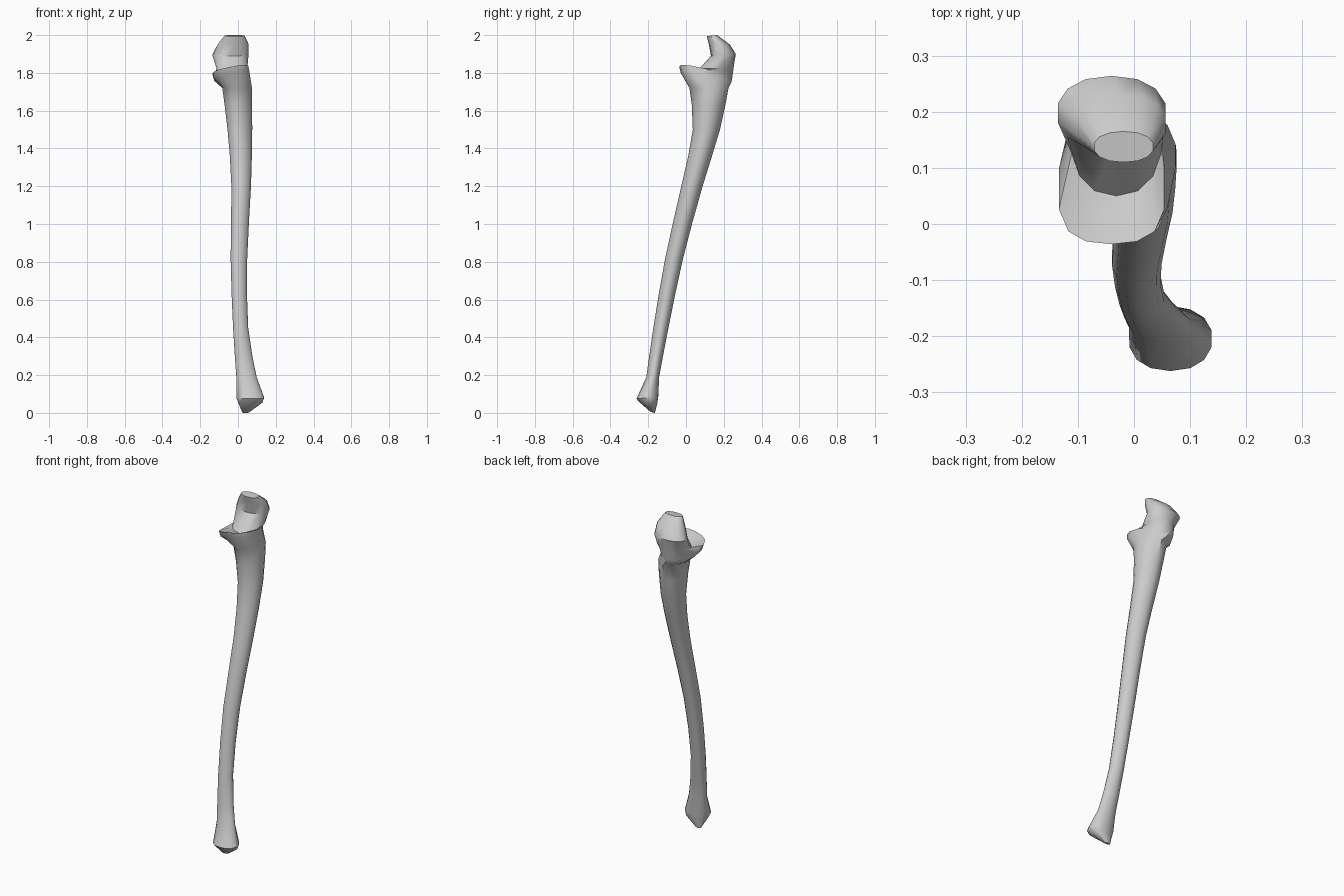
import bpy, bmesh, math

if "Cube" in bpy.data.objects:
    bpy.data.objects.remove(bpy.data.objects["Cube"])

SIDES = 14

# Sections: x left, x right, y front, y back, z at front, z at back
WRIST = [
    (.022, .058, -.187, -.165, .005, 0),
    (0, .13, -.25, -.152, .06, .05),
    (-.01, .14, -.262, -.147, .075, .085),
]
# Level sections, smoothly interpolated: x left, x right, y front, y back, z
SHAFT = [
    (-.01, .1, -.21, -.142, .19),
    (-.027, .055, -.173, -.093, .45),
    (-.04, .05, -.11, -.015, .82),
    (-.036, .07, -.025, .088, 1.2),
    (-.057, .077, .036, .18, 1.5),
    (-.085, .076, .018, .225, 1.72),
]
HEAD = [
    (-.128, .062, -.028, .24, 1.8, 1.75),
    (-.136, .056, -.036, .245, 1.832, 1.775),
    (-.113, .05, .05, .254, 1.8, 1.84),
    (-.138, .058, .132, .264, 1.89, 1.9),
    (-.108, .058, .12, .232, 1.955, 1.95),
    (-.072, .035, .11, .165, 1.995, 2),
]


def catmull(a, b, c, d, t):
    return b + t / 2 * (c - a + t * (2 * a - 5 * b + 4 * c - d + t * (3 * (b - c) + d - a)))


def smooth_sections(keys, steps):
    pad = [keys[0]] + keys + [keys[-1]]
    out = [[catmull(*v, k / steps) for v in zip(*pad[i:i + 4])]
           for i in range(len(keys) - 1) for k in range(steps)]
    return [(*s, s[-1]) for s in out + [keys[-1]]]


def spow(v, e):
    return math.copysign(abs(v) ** e, v)


def ring_points(section, ridge, ledge):
    x0, x1, yf, yb, zf, zb = section
    points = []
    for i in range(SIDES):
        a = math.tau * (i / SIDES + .25)
        c, s = spow(math.cos(a), .9), spow(math.sin(a), .9)
        x = (x0 + x1) / 2 + (x1 - x0) / 2 * c
        # the ridge narrows the outer side; the ledge is widest near its front
        u = s * (1 - ridge * max(c, 0))
        y = (yf + yb) / 2 + (yb - yf) / 2 * u - .045 * ledge * (1 - s * s)
        z = zf + (zb - zf) * (y - yf) / (yb - yf) + .2 * ledge * (x - (x0 + x1) / 2)
        points.append((x, y, z))
    return points


# Wrist end, ridged shaft, then the head with its front ledge and hooked tip
rings = [ring_points(s, 0, 0) for s in WRIST]
rings += [ring_points(s, .25, 0) for s in smooth_sections(SHAFT, 2)]
rings += [ring_points(s, 0, 1 if s[2] < 0 else 0) for s in HEAD]

# Skin the sections into one closed surface
bm = bmesh.new()
loops = [[bm.verts.new(p) for p in ring] for ring in rings]
for low, high in zip(loops, loops[1:]):
    for i in range(SIDES):
        j = (i + 1) % SIDES
        bm.faces.new((low[i], low[j], high[j], high[i]))
bm.faces.new(loops[0][::-1])
bm.faces.new(loops[-1])
bmesh.ops.recalc_face_normals(bm, faces=bm.faces)

mesh = bpy.data.meshes.new("forearm_bone")
bm.to_mesh(mesh)
bm.free()
bone = bpy.data.objects.new("forearm_bone", mesh)
bpy.context.collection.objects.link(bone)
bpy.context.view_layer.objects.active = bone
bone.select_set(True)
bpy.ops.object.shade_smooth_by_angle(angle=math.radians(40))
